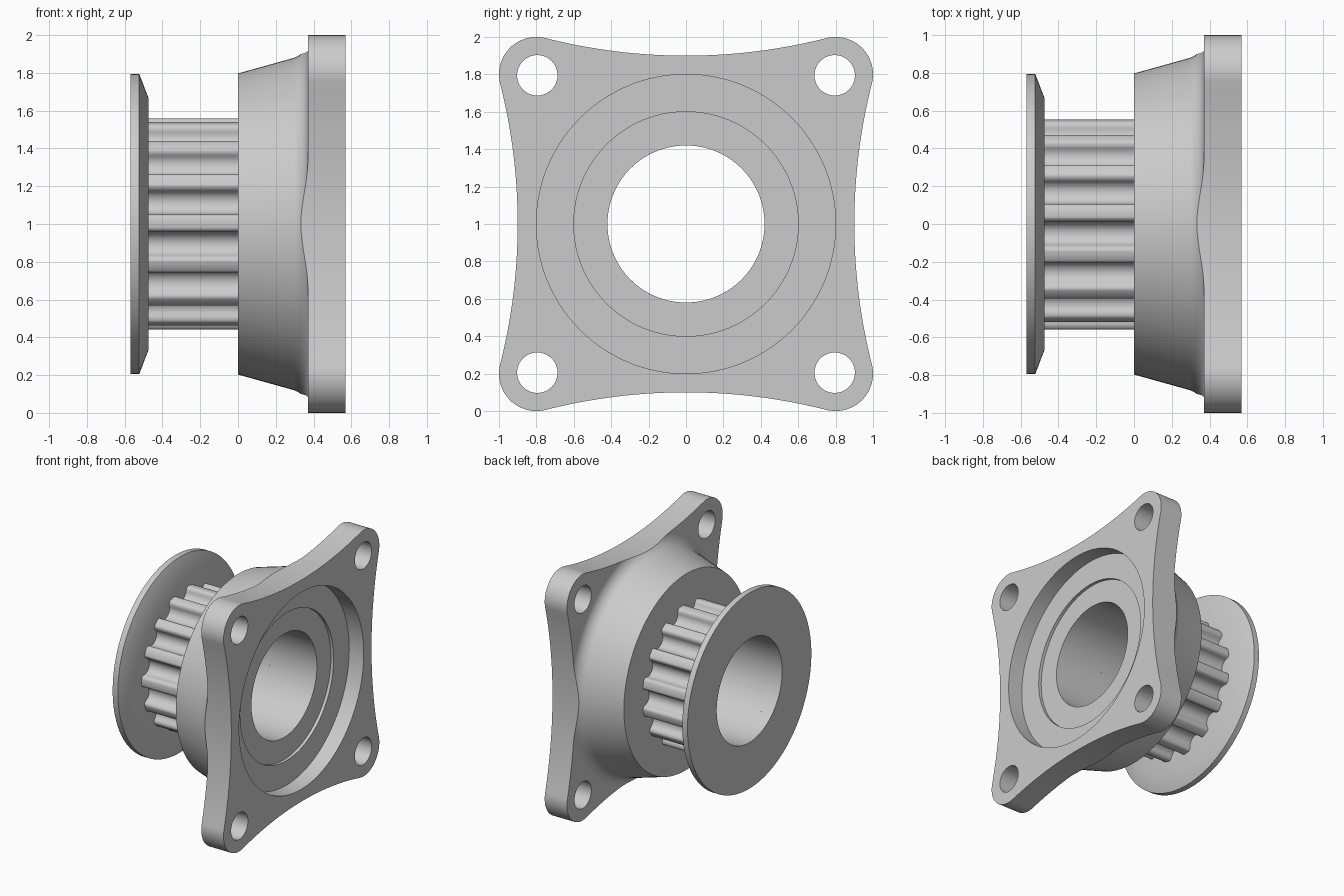
import bpy, bmesh, math
from mathutils import Vector, Matrix

old = bpy.data.objects.get("Cube")
if old:
    bpy.data.objects.remove(old, do_unlink=True)

BORE = 0.42
CENTRE_Z = 1.0

grey = bpy.data.materials.new("plain_grey_metal")
grey.use_nodes = True
grey.diffuse_color = (0.6, 0.6, 0.6, 1)
grey.node_tree.nodes["Principled BSDF"].inputs["Base Color"].default_value = (0.6, 0.6, 0.6, 1)


def finish(name, bm):
    bmesh.ops.recalc_face_normals(bm, faces=bm.faces)
    mesh = bpy.data.meshes.new(name)
    bm.to_mesh(mesh)
    bm.free()
    mesh.materials.append(grey)
    obj = bpy.data.objects.new(name, mesh)
    bpy.context.collection.objects.link(obj)
    return obj


def tube(name, sections):
    """Closed ring of cross-sections; each is (angle, [(x, radius), ...])."""
    bm = bmesh.new()
    loops = [[bm.verts.new((x, -r * math.cos(a), CENTRE_Z + r * math.sin(a))) for x, r in prof]
             for a, prof in sections]
    n = len(loops[0])
    for i, cur in enumerate(loops):
        nxt = loops[(i + 1) % len(loops)]
        for j in range(n):
            k = (j + 1) % n
            bm.faces.new((cur[j], nxt[j], nxt[k], cur[k]))
    return finish(name, bm)


def lathe(name, profile, steps=128):
    return tube(name, [(2 * math.pi * i / steps, profile) for i in range(steps)])


def prism(name, outline, x0, x1):
    bm = bmesh.new()
    face = bm.faces.new([bm.verts.new((x0, y, CENTRE_Z + z)) for y, z in outline])
    ext = bmesh.ops.extrude_face_region(bm, geom=[face])
    moved = [v for v in ext["geom"] if isinstance(v, bmesh.types.BMVert)]
    bmesh.ops.translate(bm, verts=moved, vec=(x1 - x0, 0, 0))
    return finish(name, bm)


def rod(name, y, z, radius, x0, x1, steps=128):
    pts = [(y + radius * math.cos(2 * math.pi * i / steps),
            z + radius * math.sin(2 * math.pi * i / steps)) for i in range(steps)]
    return prism(name, pts, x0, x1)


def boolean(obj, cutter, operation):
    cutter.hide_render = True
    mod = obj.modifiers.new("cut", 'BOOLEAN')
    mod.operation, mod.solver, mod.object = operation, 'EXACT', cutter
    bpy.context.view_layer.objects.active = obj
    bpy.ops.object.modifier_apply(modifier=mod.name)
    bpy.data.objects.remove(cutter, do_unlink=True)


def smooth(obj):
    bpy.ops.object.select_all(action='DESELECT')
    obj.select_set(True)
    bpy.context.view_layer.objects.active = obj
    bpy.ops.object.shade_smooth_by_angle(angle=math.radians(30))


def plate_outline():
    """Square with round corners and gently hollow sides, all tangent."""
    corner, r, waist = 0.8, 0.2, 0.9
    big = 3.05
    tilt = math.atan2(corner, waist + big - corner)
    quarter = []
    for i in range(25):
        a = -tilt + (math.pi / 2 + 2 * tilt) * i / 24
        quarter.append(Vector((corner + r * math.cos(a), corner + r * math.sin(a))))
    for i in range(1, 32):
        a = tilt * (1 - i / 16)
        quarter.append(Vector((big * math.sin(a), waist + big - big * math.cos(a))))
    return [Matrix.Rotation(math.pi / 2 * q, 2) @ p for q in range(4) for p in quarter]


# Mounting plate with stepped recess, bore and four bolt holes
plate = prism("mounting_plate", plate_outline(), 0.37, 0.57)
for radius, floor in ((0.8, 0.44), (0.6, 0.415), (BORE, 0.2)):
    boolean(plate, rod("recess_cutter", 0, 0, radius, floor, 0.8), 'DIFFERENCE')
for sy in (-1, 1):
    for sz in (-1, 1):
        boolean(plate, rod("hole_cutter", sy * 0.795, sz * 0.795, 0.108, 0.2, 0.8, 48), 'DIFFERENCE')
smooth(plate)

# Tapered housing, flaring into the plate and trimmed to its outline
flare, slope = 0.105, math.radians(15)
profile = [(0, BORE), (0, 0.797)]
for i in range(13):
    a = (slope - math.pi / 2) + (math.pi / 2 - slope) * i / 12
    profile.append((0.37 - flare + flare * math.cos(a), 0.98 + flare * math.sin(a)))
profile.append((0.37, BORE))
housing = lathe("tapered_housing", profile)
boolean(housing, prism("outline_cutter", plate_outline(), -0.2, 0.5), 'INTERSECT')
smooth(housing)

# Toothed hub: round-bottomed grooves with softened tooth tips
TEETH, TIP = 15, 0.56
lip = [(9.5, TIP), (8.6, 0.557), (7.8, 0.55), (7.2, 0.54)]
groove = [(math.radians(-a), r) for a, r in lip]
for i in range(13):
    phi = math.radians(-84 + 14 * i)
    off, rad = 0.065 * math.sin(phi), 0.537 - 0.065 * math.cos(phi)
    groove.append((math.atan2(off, rad), math.hypot(off, rad)))
groove += [(math.radians(a), r) for a, r in reversed(lip)]
sections = []
for t in range(TEETH):
    middle = math.radians(-11.5) + 2 * math.pi * t / TEETH
    for a, r in groove:
        sections.append((middle + a, [(-0.475, BORE), (-0.475, r), (0, r), (0, BORE)]))
smooth(tube("toothed_hub", sections))

# End flange with a bevelled inner rim
smooth(lathe("end_flange", [(-0.57, BORE), (-0.57, 0.795), (-0.523, 0.795),
                            (-0.475, 0.67), (-0.475, BORE)]))
